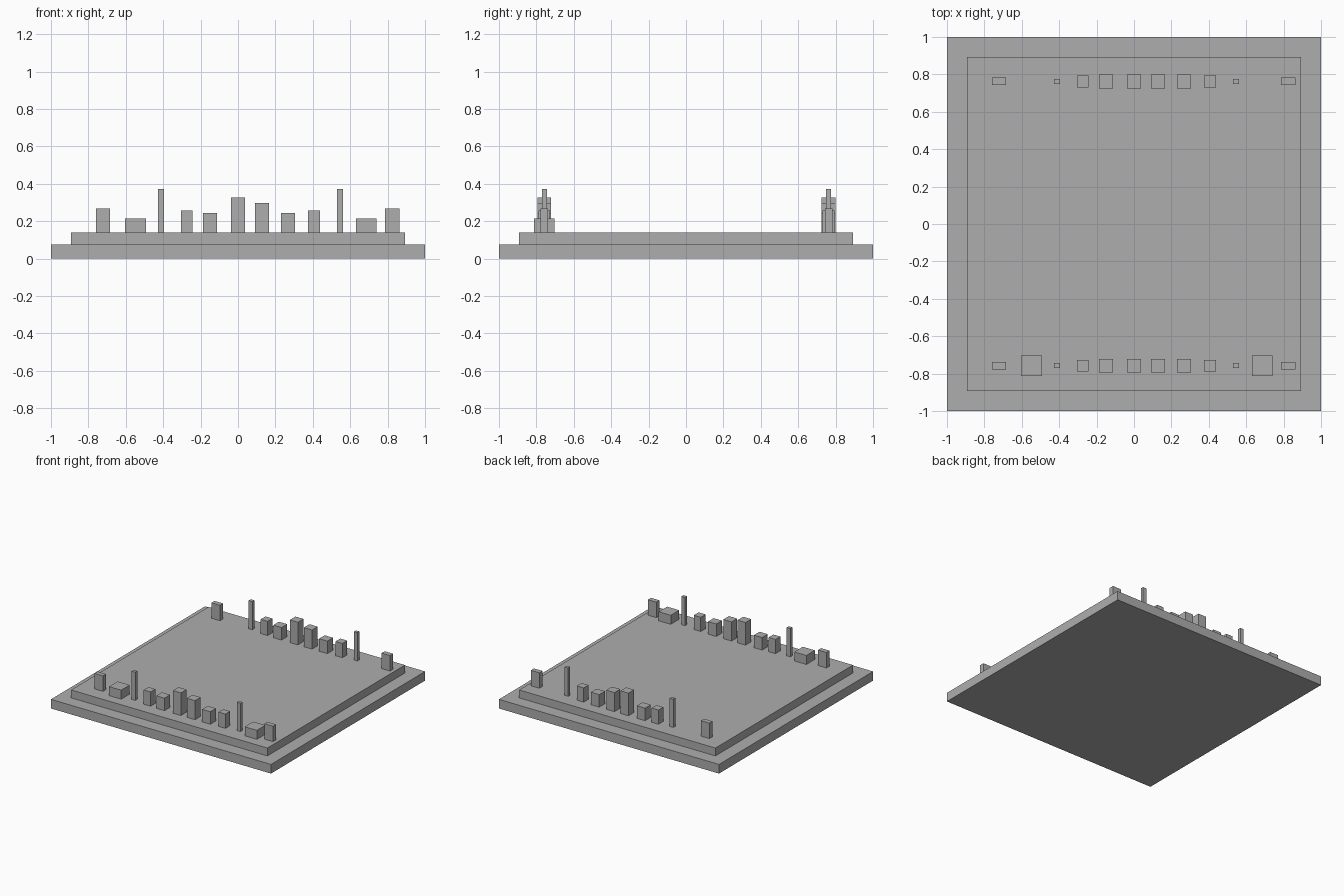
import bpy

if "Cube" in bpy.data.objects:
    bpy.data.objects.remove(bpy.data.objects["Cube"])

grey = bpy.data.materials.new("plain grey")
grey.diffuse_color = (0.42, 0.42, 0.42, 1)
grey.use_nodes = True
grey.node_tree.nodes["Principled BSDF"].inputs["Base Color"].default_value = grey.diffuse_color


def block(name, x, y, width, depth, bottom, top):
    """Box standing between two heights."""
    bpy.ops.mesh.primitive_cube_add(size=1, location=(x, y, (bottom + top) / 2))
    ob = bpy.context.object
    ob.name = name
    ob.scale = (width, depth, top - bottom)
    bpy.ops.object.transform_apply(location=False, rotation=False, scale=True)
    ob.data.materials.append(grey)


# Stepped board
BASE_TOP, BOARD_TOP = 0.075, 0.14
block("base_slab", 0, 0, 2, 2, 0, BASE_TOP)
block("raised_board", 0, 0, 1.785, 1.785, BASE_TOP, BOARD_TOP)

# Kinds of standing block: width, depth, top height
KINDS = {
    "end_block": (0.077, 0.04, 0.267),
    "low_block": (0.11, 0.11, 0.214),
    "thin_post": (0.033, 0.027, 0.372),
    "outer_block": (0.063, 0.062, 0.257),
    "inner_block": (0.075, 0.073, 0.243),
    "tallest_block": (0.073, 0.073, 0.326),
    "tall_block": (0.075, 0.073, 0.297),
}
ROW = [
    ("end_block", -0.722), ("low_block", -0.548), ("thin_post", -0.411),
    ("outer_block", -0.274), ("inner_block", -0.15), ("tallest_block", 0.0),
    ("tall_block", 0.128), ("inner_block", 0.267), ("outer_block", 0.406),
    ("thin_post", 0.545), ("low_block", 0.685), ("end_block", 0.824),
]

# Front and back rows; the low blocks stand only in the front row
for side, y in (("front", -0.757), ("back", 0.762)):
    for kind, x in ROW:
        if side == "back" and kind == "low_block":
            continue
        width, depth, top = KINDS[kind]
        block(f"{side}_{kind}", x, y, width, depth, BOARD_TOP, top)
